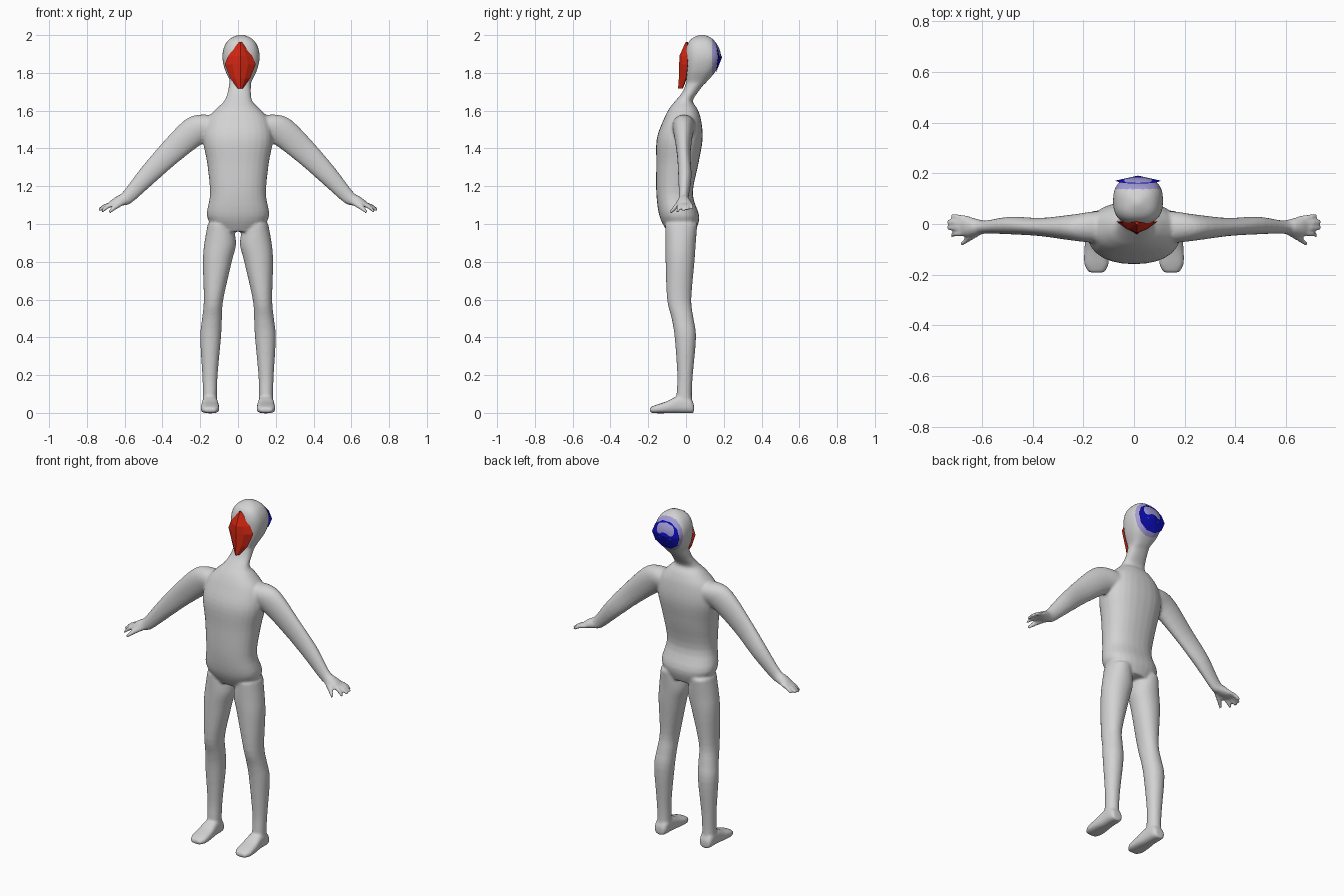
import bpy, bmesh, math
from mathutils import Vector as V

if "Cube" in bpy.data.objects:
    bpy.data.objects.remove(bpy.data.objects["Cube"])

HEAD_X = 0.016


def material(name, rgb):
    m = bpy.data.materials.new(name)
    m.diffuse_color = (*rgb, 1)
    m.use_nodes = True
    m.node_tree.nodes["Principled BSDF"].inputs["Base Color"].default_value = m.diffuse_color
    return m


grey = material("body grey", (0.65, 0.65, 0.65))
red = material("mask red", (0.65, 0.02, 0.006))
blue = material("patch blue", (0.004, 0.004, 0.5))
lilac = material("rim lilac", (0.36, 0.33, 0.66))


def spline(rows, steps=4):
    """Catmull-Rom interpolation between rows of numbers."""
    out = []
    for i in range(len(rows) - 1):
        a, b, c, d = rows[max(i - 1, 0)], rows[i], rows[i + 1], rows[min(i + 2, len(rows) - 1)]
        for k in range(steps):
            t = k / steps
            out.append([0.5 * (2 * q + (r - p) * t + (2 * p - 5 * q + 4 * r - s) * t * t
                               + (3 * q - p - 3 * r + s) * t ** 3) for p, q, r, s in zip(a, b, c, d)])
    return out + [list(rows[-1])]


def loft(bm, rings, power=2.0, n=28):
    """Skin a closed tube over (centre, u, v) superellipse rings."""
    def sp(x):
        return math.copysign(abs(x) ** (2 / power), x)
    loops = []
    for c, u, v in rings:
        angles = [2 * math.pi * i / n for i in range(n)]
        loops.append([bm.verts.new(c + u * sp(math.cos(a)) + v * sp(math.sin(a))) for a in angles])
    for a, b in zip(loops, loops[1:]):
        for i in range(n):
            j = (i + 1) % n
            bm.faces.new((a[i], a[j], b[j], b[i]))
    bm.faces.new(loops[0])
    bm.faces.new(loops[-1])


def upright(rows, s=1):
    """Rows (z, x0, x1, y0, y1) -> horizontal rings."""
    return [(V((s * (a + b) / 2, (c + d) / 2, z)), V(((b - a) / 2, 0, 0)), V((0, (d - c) / 2, 0)))
            for z, a, b, c, d in spline(rows)]


def lengthwise(rows, s=1):
    """Rows (y, x0, x1, z0, z1) -> rings facing along y."""
    return [(V((s * (a + b) / 2, y, (c + d) / 2)), V(((b - a) / 2, 0, 0)), V((0, 0, (d - c) / 2)))
            for y, a, b, c, d in spline(rows)]


def limb(rows, s, normal=(0.66, 0.75)):
    """Rows (x, z, r, y, ry) -> rings across an arm or finger."""
    return [(V((s * x, y, z)), V((s * normal[0] * r, 0, normal[1] * r)), V((0, ry, 0)))
            for x, z, r, y, ry in spline(rows)]


def finish(bm, name, mats):
    bmesh.ops.recalc_face_normals(bm, faces=bm.faces)
    me = bpy.data.meshes.new(name)
    bm.to_mesh(me)
    bm.free()
    for m in mats:
        me.materials.append(m)
    ob = bpy.data.objects.new(name, me)
    bpy.context.collection.objects.link(ob)
    return ob


bm = bmesh.new()

# torso and lower neck
torso = [(0.96, -.11, .11, -.10, .05), (1.04, -.165, .165, -.14, .07), (1.16, -.148, .148, -.157, .036),
         (1.32, -.163, .163, -.157, .066), (1.45, -.185, .185, -.155, .088), (1.55, -.165, .165, -.12, .08),
         (1.61, -.115, .115, -.09, .06), (1.65, -.074, .076, -.058, .036), (1.70, -.054, .068, -.018, .065),
         (1.76, -.045, .07, .005, .11)]
loft(bm, upright(torso), 2.3)

# head
head = [(1.72, .045, .07, .01), (1.755, .056, .004, .112), (1.81, .083, .0, .158), (1.87, .098, -.002, .184),
        (1.92, .095, .0, .18), (1.96, .078, .012, .158), (1.985, .052, .035, .135), (2.002, .012, .075, .095)]
head[0] = (1.72, .045, .01, .075)
loft(bm, upright([(z, HEAD_X - w, HEAD_X + w, a, b) for z, w, a, b in head]), 2.6)

# legs, feet, arms and hands on both sides
leg = [(1.0, .03, .16, -.11, .06), (.9, .01, .178, -.11, .052), (.8, .033, .186, -.108, .045),
       (.6, .078, .181, -.1, .028), (.5, .085, .19, -.076, .04), (.4, .09, .2, -.06, .053),
       (.2, .108, .189, -.046, .036), (.1, .111, .186, -.05, .031), (.03, .11, .188, -.05, .035)]
foot = [(.042, .122, .178, 0, .045), (.02, .11, .188, -.002, .08), (-.04, .106, .19, -.002, .09),
        (-.10, .1, .196, -.002, .062), (-.16, .1, .196, -.002, .042), (-.192, .118, .178, .002, .028)]
arm = [(.06, 1.52, .07, -.01, .06), (.15, 1.515, .085, -.012, .062), (.235, 1.487, .079, -.014, .052),
       (.367, 1.37, .065, -.012, .036), (.485, 1.25, .052, -.006, .035), (.585, 1.142, .037, -.012, .026),
       (.625, 1.122, .031, -.012, .034), (.66, 1.108, .021, -.009, .04), (.682, 1.098, .012, -.007, .037)]
finger_tips = [(.72, 1.078, .033, .022), (.737, 1.075, .01, .004), (.737, 1.07, -.016, -.014),
               (.722, 1.063, -.045, -.033)]
for s in (1, -1):
    loft(bm, upright(leg, s), 2.1)
    loft(bm, lengthwise(foot, s), 2.8)
    loft(bm, limb(arm, s))
    for x, z, y, y0 in finger_tips:
        loft(bm, limb([(.655, 1.107, .013, y0, .012), ((x + .655) / 2 + .005, (z + 1.107) / 2 + .006, .012,
                       (y + y0) / 2, .011), (x, z, .008, y, .008)], s), n=12)
    loft(bm, limb([(.605, 1.122, .02, -.025, .016), (.65, 1.09, .015, -.055, .014),
                   (.682, 1.062, .009, -.08, .009)], s), n=12)

# blend everything into one smooth skin
raw = finish(bm, "body", [grey, lilac])
mod = raw.modifiers.new("blend", 'REMESH')
mod.mode = 'VOXEL'
mod.voxel_size = 0.0075
mod = raw.modifiers.new("soften", 'SMOOTH')
mod.factor = 0.5
mod.iterations = 5
skin = bpy.data.meshes.new_from_object(raw.evaluated_get(bpy.context.evaluated_depsgraph_get()))
raw.modifiers.clear()
raw.data = skin
skin.materials.clear()
skin.materials.append(grey)
skin.materials.append(lilac)
# pale rim at the back of the head
for p in skin.polygons:
    p.use_smooth = True
    p.material_index = 1 if p.center.y > 0.138 and p.center.z > 1.78 else 0

# faceted red face mask with a centre ridge: (z, half width, edge y, ridge y)
bm = bmesh.new()
rows = []
for z, w, e, r in [(1.963, .008, .006, -.002), (1.89, .064, .008, -.035), (1.845, .082, .01, -.036),
                   (1.77, .052, .0, -.038), (1.718, .014, -.02, -.042)]:
    pts = [(-w, e), (-w * .5, r * .65 + e * .35), (0, r), (w * .5, r * .65 + e * .35), (w, e), (0, e + .004)]
    rows.append([bm.verts.new((0.012 + x, y, z)) for x, y in pts])
for a, b in zip(rows, rows[1:]):
    for i in range(6):
        j = (i + 1) % 6
        bm.faces.new((a[i], a[j], b[j], b[i]))
bm.faces.new(rows[0])
bm.faces.new(rows[-1])
finish(bm, "face_mask", [red])

# faceted blue patch on the back of the head
bm = bmesh.new()
ring = [bm.verts.new((HEAD_X + .09 * math.cos(a), .171 - .012 * abs(math.sin(a)), 1.882 + .082 * math.sin(a)))
        for a in [2 * math.pi * i / 10 for i in range(10)]]
for y in (.191, .165):
    hub = bm.verts.new((HEAD_X, y, 1.882))
    for i in range(10):
        bm.faces.new((hub, ring[i], ring[(i + 1) % 10]))
finish(bm, "back_patch", [blue])
